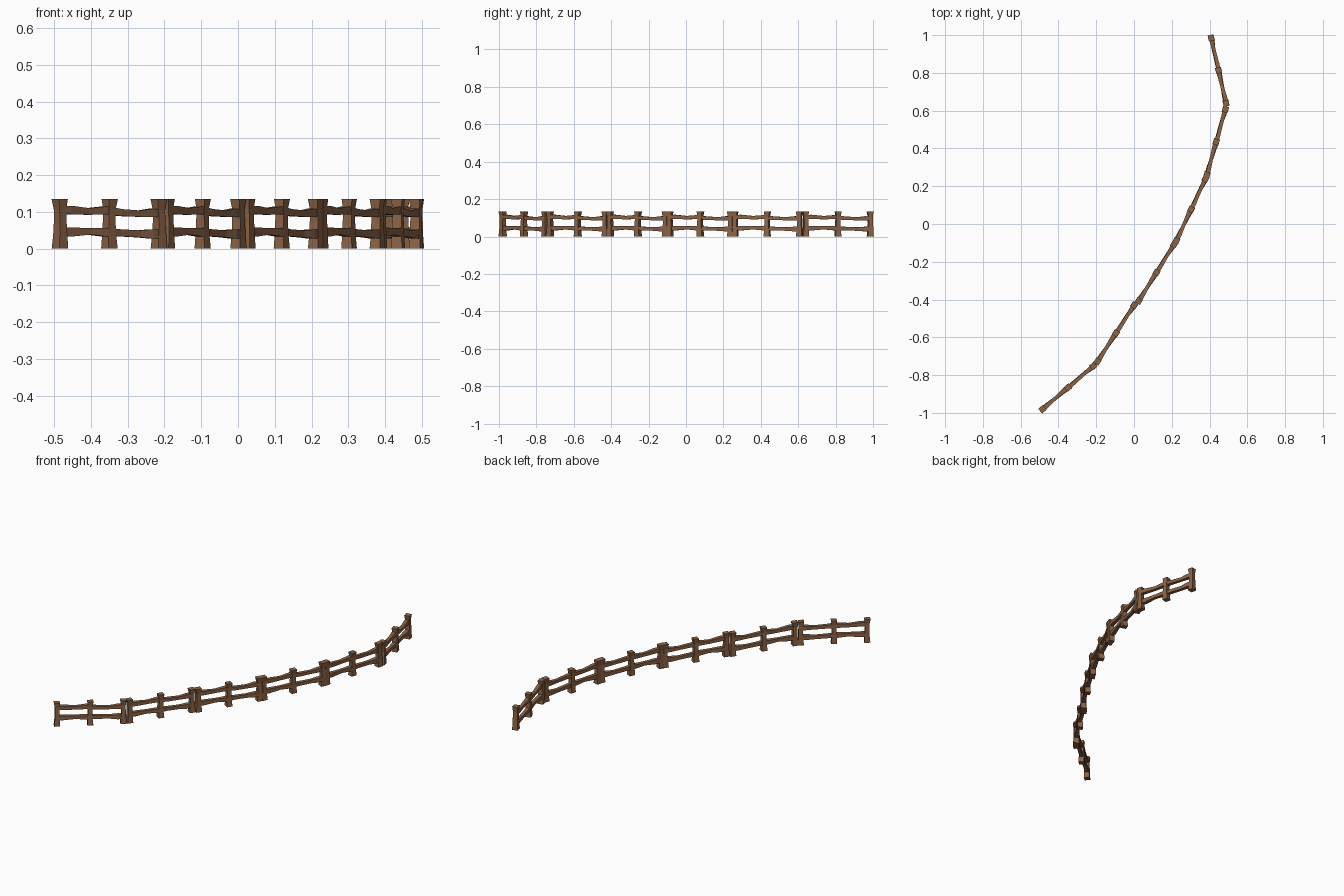
import bpy, bmesh, math
from mathutils import Vector

if "Cube" in bpy.data.objects:
    bpy.data.objects.remove(bpy.data.objects["Cube"])

wood = bpy.data.materials.new("wood")
wood.diffuse_color = (0.26, 0.125, 0.062, 1)
wood.use_nodes = True
wood.node_tree.nodes["Principled BSDF"].inputs["Base Color"].default_value = wood.diffuse_color


def loft(bm, rings):
    """Skin a list of four-cornered rings and cap both ends."""
    vs = [[bm.verts.new(p) for p in r] for r in rings]
    for a, b in zip(vs, vs[1:]):
        for i in range(4):
            j = (i + 1) % 4
            bm.faces.new((a[i], a[j], b[j], b[i]))
    bm.faces.new(vs[0][::-1])
    bm.faces.new(vs[-1])


def finish(bm, name, start, end):
    bmesh.ops.recalc_face_normals(bm, faces=bm.faces)
    me = bpy.data.meshes.new(name)
    bm.to_mesh(me)
    bm.free()
    me.materials.append(wood)
    ob = bpy.data.objects.new(name, me)
    bpy.context.collection.objects.link(ob)
    d = end - start
    ob.location = (start.x, start.y, 0)
    ob.rotation_euler.z = math.atan2(d.y, d.x)


CORNERS = [(-1, -1), (1, -1), (1, 1), (-1, 1)]
# post levels: height, half width, half depth, sideways lean
POST = [(0, .016, .016, 0), (.035, .0135, .014, .001), (.07, .0115, .0135, .001),
        (.105, .0115, .012, 0), (.135, .0160, .0155, -.001)]
# rail stations: fraction of length, centre height, half height, half depth, depth offset
UPPER = [(-.03, .106, .010, .011, -.001), (.09, .105, .0115, .011, -.002),
         (.28, .101, .009, .009, .001), (.46, .104, .011, .012, .002),
         (.60, .098, .0095, .010, -.002), (.80, .095, .0085, .009, .000),
         (.92, .097, .0115, .011, .001), (1.03, .097, .011, .011, .001)]
LOWER = [(-.03, .046, .010, .011, .001), (.09, .045, .0125, .011, .002),
         (.28, .047, .009, .009, -.001), (.46, .044, .0115, .012, -.002),
         (.60, .043, .0095, .010, .001), (.80, .040, .0095, .009, .002),
         (.92, .040, .0125, .012, -.001), (1.03, .041, .012, .011, -.001)]

# fence panels, seen from above
PANELS = [((-.484, -.980), (-.215, -.752)), ((-.193, -.727), (.001, -.430)),
          ((.026, -.406), (.212, -.108)), ((.225, -.087), (.379, .240)),
          ((.386, .262), (.484, .607)), ((.487, .640), (.409, .985))]

for n, (p, q) in enumerate(PANELS, 1):
    p, q = Vector(p), Vector(q)
    length = (q - p).length

    # three flared posts
    for k, f in enumerate((0, .5, 1)):
        bm = bmesh.new()
        flip = -1 if k == 1 else 1
        loft(bm, [[(f * length + flip * lean + sx * w, sy * d, z) for sx, sy in CORNERS]
                  for z, w, d, lean in POST])
        finish(bm, f"post_{n}_{k + 1}", p, q)

    # two rough-hewn rails
    for name, rail in (("upper_rail", UPPER), ("lower_rail", LOWER)):
        bm = bmesh.new()
        loft(bm, [[(f * length, off + sy * d, z + sz * h) for sy, sz in CORNERS]
                  for f, z, h, d, off in rail])
        finish(bm, f"{name}_{n}", p, q)
